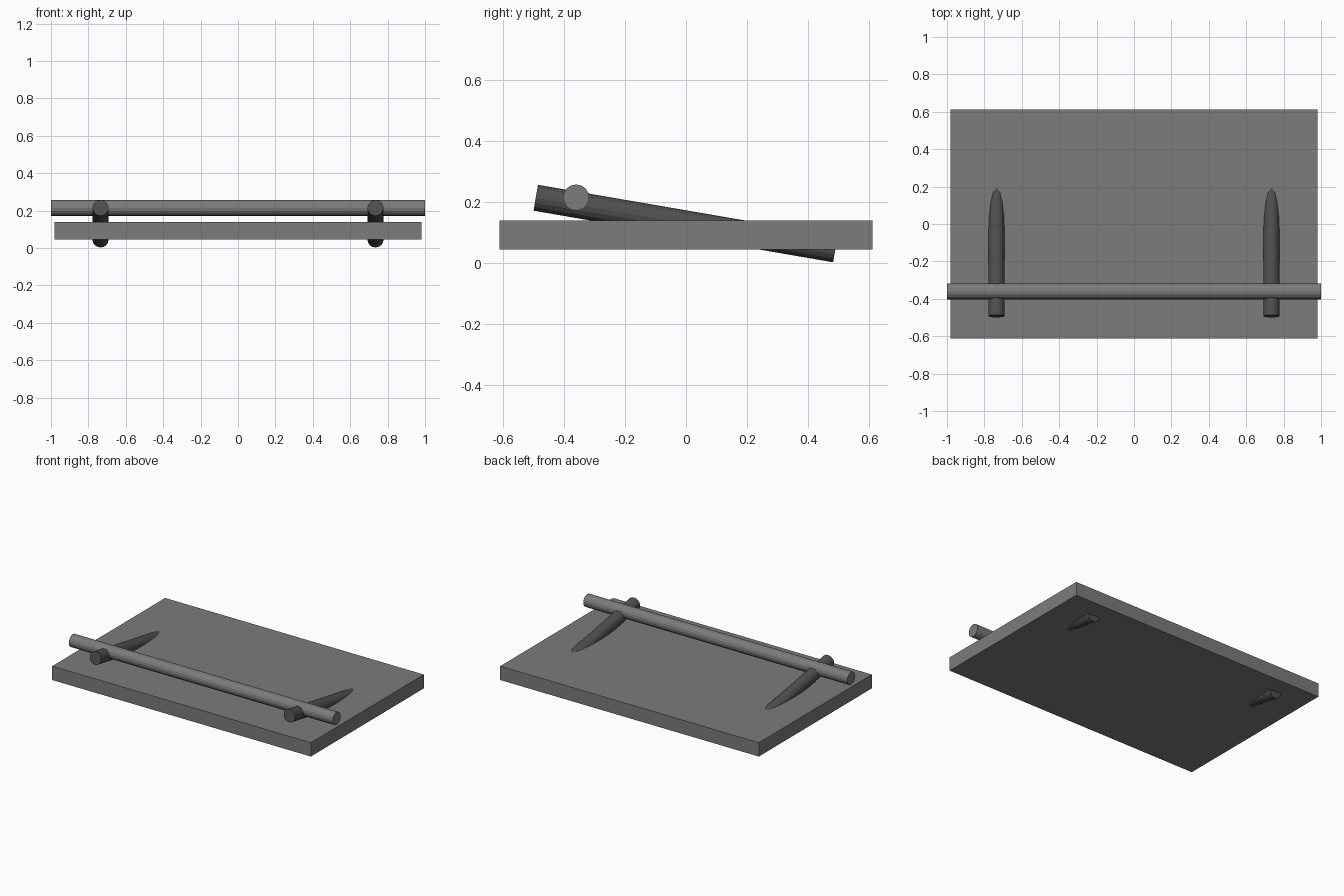
import bpy
from mathutils import Vector

if "Cube" in bpy.data.objects:
    bpy.data.objects.remove(bpy.data.objects["Cube"])


def material(name, value):
    m = bpy.data.materials.new(name)
    m.diffuse_color = (value, value, value, 1)
    m.use_nodes = True
    m.node_tree.nodes["Principled BSDF"].inputs["Base Color"].default_value = m.diffuse_color
    return m


grey = material("mid grey", 0.2)
dark = material("dark grey", 0.08)


def rod(name, a, b, radius, mat):
    """Round rod between two points, with crisp end caps."""
    a, b = Vector(a), Vector(b)
    bpy.ops.mesh.primitive_cylinder_add(vertices=16, radius=radius, depth=(b - a).length,
                                        location=(a + b) / 2)
    ob = bpy.context.object
    ob.name = name
    ob.rotation_euler = (b - a).to_track_quat('Z', 'Y').to_euler()
    ob.data.materials.append(mat)


# Flat board
bpy.ops.mesh.primitive_cube_add(size=1, location=(0, 0, 0.0925))
board = bpy.context.object
board.name = "board"
board.scale = (1.96, 1.222, 0.095)
board.data.materials.append(grey)

# Long cross bar resting over the pegs
rod("cross_bar", (-1, -0.36, 0.215), (1, -0.36, 0.215), 0.043, grey)

# Tilted pegs that pass down through the board
for side, x in (("left", -0.735), ("right", 0.735)):
    rod(side + "_peg", (x, -0.4925, 0.2145), (x, 0.4895, 0.0455), 0.043, dark)
